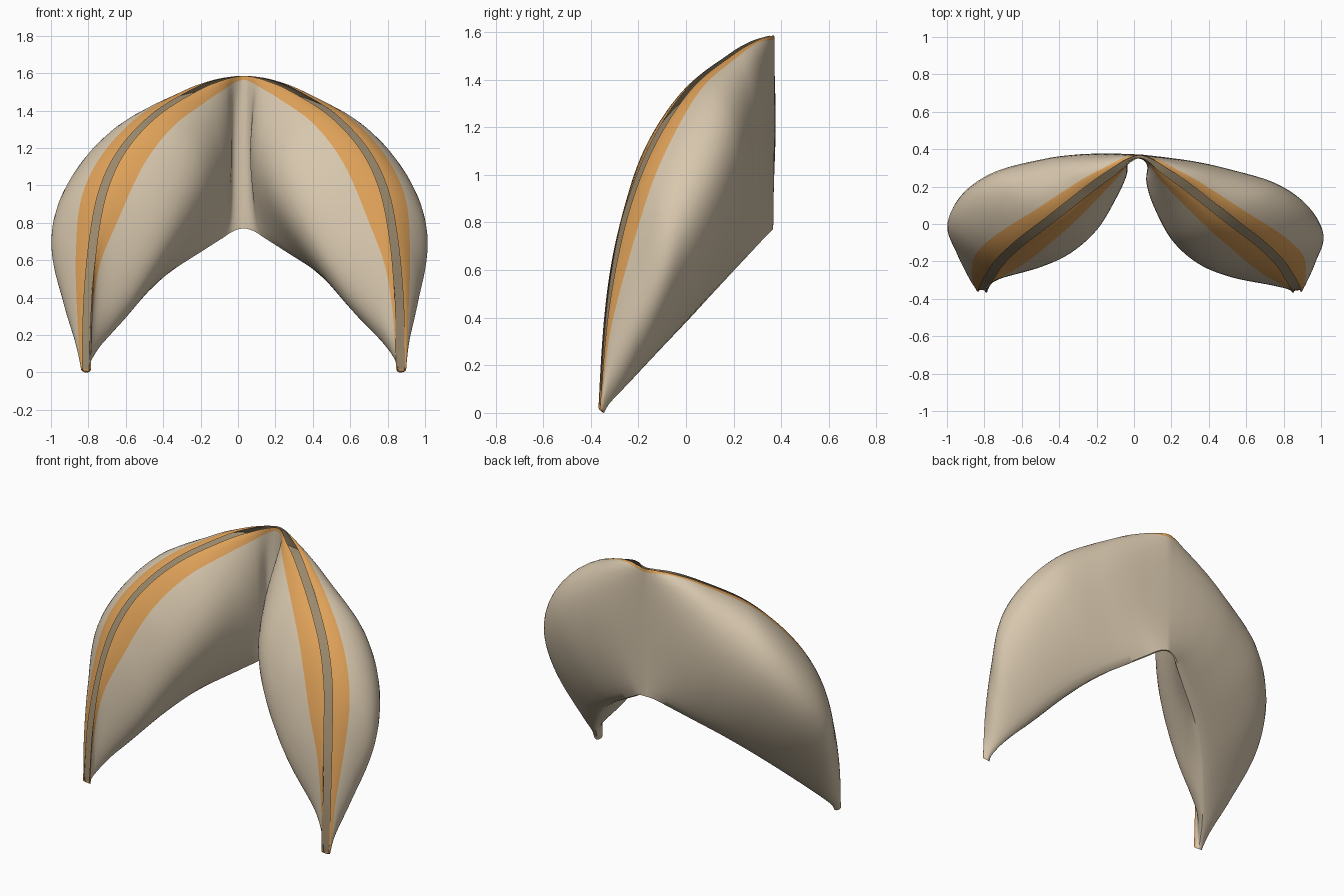
import bpy, bmesh, math
from mathutils import Vector

old = bpy.data.objects.get("Cube")
if old:
    bpy.data.objects.remove(old, do_unlink=True)


def material(name, colour):
    m = bpy.data.materials.new(name)
    m.use_nodes = True
    m.diffuse_color = (*colour, 1)
    node = m.node_tree.nodes["Principled BSDF"]
    node.inputs["Base Color"].default_value = (*colour, 1)
    node.inputs["Roughness"].default_value = 0.7
    return m


BEIGE, ORANGE, TAUPE = range(3)
MATERIALS = [material("beige_fabric", (0.68, 0.57, 0.42)),
             material("orange_trim", (0.74, 0.36, 0.10)),
             material("taupe_lining", (0.32, 0.245, 0.15))]

# Guide points from the back centre to one tip: ridge, outer crest, lower rim, inner crest
STATIONS = [
    ((0, .36, 1.585), (0, .37, 1.2), (0, .36, .77), (0, .35, 1.2)),
    ((.06, .338, 1.58), (.15, .366, 1.2), (.06, .346, .755), (.05, .325, 1.2)),
    ((.14, .28, 1.56), (.32, .352, 1.18), (.12, .31, .717), (.055, .24, 1.18)),
    ((.26, .195, 1.51), (.5, .32, 1.12), (.22, .25, .653), (.1, .12, 1.12)),
    ((.47, .03, 1.38), (.75, .25, 1.02), (.4, .14, .535), (.2, -.055, 1)),
    ((.64, -.1, 1.2), (.92, .13, .84), (.56, .01, .395), (.34, -.18, .82)),
    ((.745, -.2, .99), (1, -.03, .64), (.7, -.14, .235), (.51, -.255, .6)),
    ((.8, -.28, .73), (.955, -.18, .41), (.785, -.245, .123), (.72, -.305, .38)),
    ((.83, -.335, .41), (.9, -.3, .21), (.83, -.32, .043), (.8, -.335, .2)),
    ((.84, -.365, .02), (.865, -.355, .01), (.84, -.345, 0), (.82, -.36, .01)),
]
CENTRE_X = 0.03
ROWS = 26        # rows from ridge to rim on each face
TRIM_ROWS = 4    # rows inside the trim band
POCKET_ROWS = 7  # rows the lined slot reaches down inside the ridge
STEPS = 12       # loft steps between stations
FINE = 120       # samples used to measure each face


def side_stations(side):
    """Guide points of one wing; the two wings lean slightly the same way."""
    result = []
    for i, station in enumerate(STATIONS):
        lean = -side * 0.04 * math.sin(math.pi * i / (len(STATIONS) - 1))
        shift = Vector((0.65, 0.76, 0)) * lean
        pts = [Vector(p) + (shift if k % 2 else Vector()) for k, p in enumerate(station)]
        result.append([Vector((p.x * side, p.y, p.z)) for p in pts])
    return result


def spline(a, b, c, d, t):
    return 0.5 * (2 * b + (c - a) * t + (2 * a - 5 * b + 4 * c - d) * t * t
                  + (3 * b - a - 3 * c + d) * t ** 3)


def resample(pts, trim):
    """Space points evenly inside the trim band and evenly below it."""
    dist = [0]
    for p, q in zip(pts, pts[1:]):
        dist.append(dist[-1] + (q - p).length)
    trim = min(trim, dist[-1] * 0.5)
    out, i = [], 0
    for k in range(ROWS + 1):
        if k <= TRIM_ROWS:
            d = trim * k / TRIM_ROWS
        else:
            d = trim + (dist[-1] - trim) * (k - TRIM_ROWS) / (ROWS - TRIM_ROWS)
        while i < len(dist) - 2 and dist[i + 1] < d:
            i += 1
        out.append(pts[i].lerp(pts[i + 1], (d - dist[i]) / (dist[i + 1] - dist[i])))
    return out


def lining(face, other):
    """Inside of a face, a cloth thickness in from its surface."""
    pts = []
    for p, q in zip(face[1:POCKET_ROWS], other[1:POCKET_ROWS]):
        gap = q - p
        pts.append(p + gap.normalized() * min(0.008, gap.length * 0.25))
    return pts


def section(ridge, outer, rim, inner, along):
    """Closed padded cross-section with a lined slot opening along its ridge."""
    across = (outer - inner).normalized()
    half = 0.01 + 0.014 * min(1, along * 4)
    mid = (ridge + rim) / 2

    def face(crest, sign, skew, trim):
        pts = []
        for k in range(FINE + 1):
            a = (1 - math.cos(math.pi * k / FINE)) / 2
            swell = max(0, math.sin(math.pi * a ** skew)) ** 0.75
            edge = half * (1 - a) ** 4 + 0.006 * a ** 4
            pts.append(ridge.lerp(rim, a) + (crest - mid) * swell + across * sign * edge)
        return resample(pts, trim)

    front = face(inner, -1, 1, 0.02 + 0.11 * math.sin(math.pi * along ** 1.6))
    back = face(outer, 1, 0.85, 0.02 + 0.09 * math.sin(math.pi * along ** 2))
    return back + front[::-1] + lining(front, back) + lining(back, front)[::-1]


# Loft from one tip, around the back, to the other tip
guides = side_stations(-1)[:0:-1] + side_stations(1)
bm = bmesh.new()
rings = []
last = len(guides) - 1
for j in range(last * STEPS + 1):
    i = min(j // STEPS, last - 1)
    t = j / STEPS - i
    quad = [guides[max(0, min(last, i + o))] for o in (-1, 0, 1, 2)]
    pts = [spline(*(q[k] for q in quad), t) for k in range(4)]
    along = abs(2 * j / (last * STEPS) - 1)
    rings.append([bm.verts.new((p.x + CENTRE_X, p.y, max(0, p.z)))
                  for p in section(*pts, along)])

# Skin the rings: trim beside the slot and at the tips, lining inside the slot
count = len(rings[0])
for j, (r0, r1) in enumerate(zip(rings, rings[1:])):
    at_tip = j in (0, len(rings) - 2)
    for k in range(count):
        n = (k + 1) % count
        f = bm.faces.new((r0[k], r0[n], r1[n], r1[k]))
        in_band = k < TRIM_ROWS or 2 * ROWS - TRIM_ROWS < k <= 2 * ROWS
        if at_tip or in_band:
            f.material_index = ORANGE
        elif k > 2 * ROWS:
            f.material_index = TAUPE

# Trimmed end caps at both tips
for ring in (rings[0], rings[-1]):
    bm.faces.new(ring).material_index = ORANGE
bmesh.ops.recalc_face_normals(bm, faces=bm.faces)

mesh = bpy.data.meshes.new("padded_wings")
bm.to_mesh(mesh)
bm.free()
for m in MATERIALS:
    mesh.materials.append(m)
wings = bpy.data.objects.new("padded_wings", mesh)
bpy.context.collection.objects.link(wings)
bpy.ops.object.select_all(action='DESELECT')
wings.select_set(True)
bpy.context.view_layer.objects.active = wings
bpy.ops.object.shade_smooth_by_angle(angle=math.radians(40))
